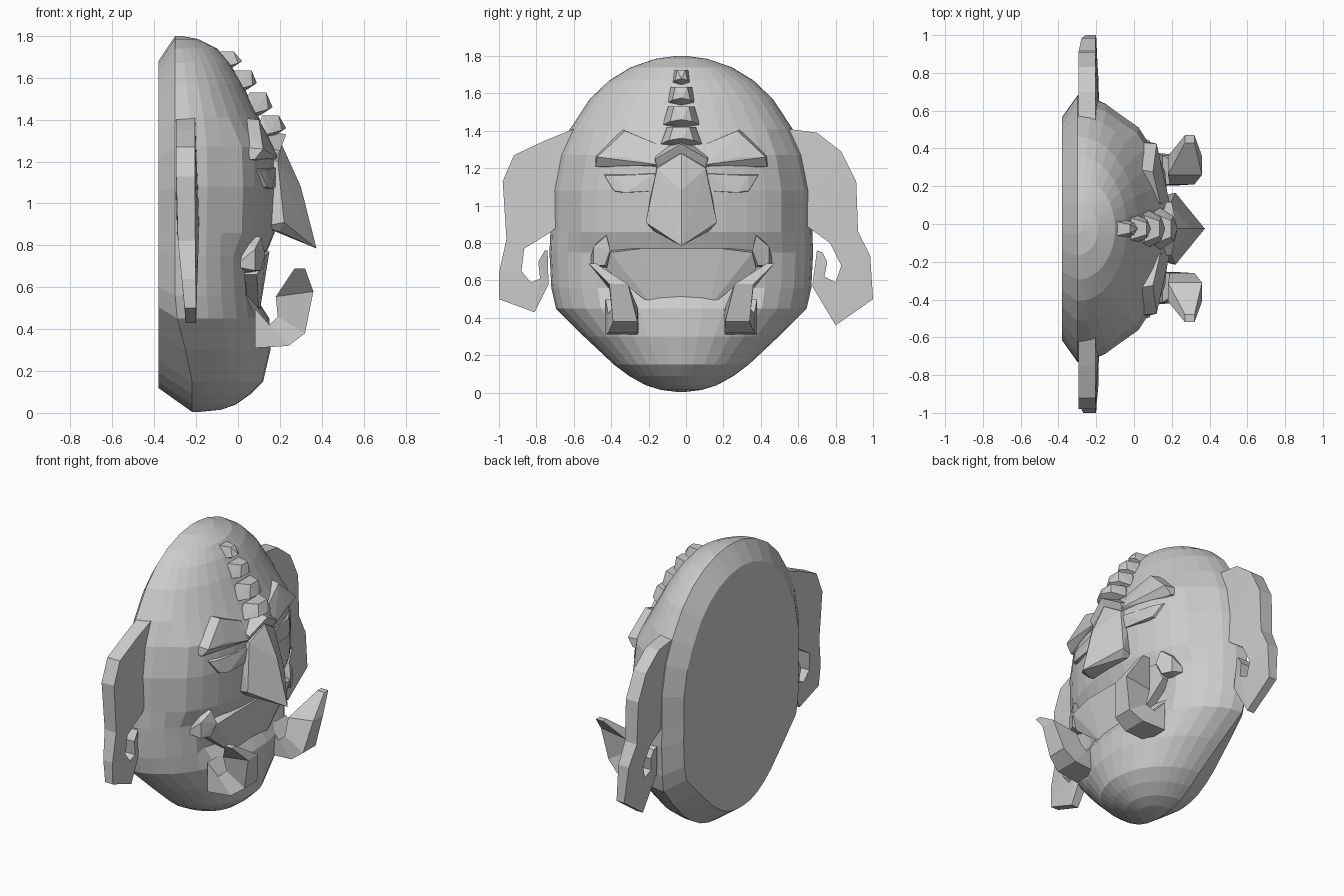
import bpy, bmesh, math

cube = bpy.data.objects.get("Cube")
if cube:
    bpy.data.objects.remove(cube)

grey = bpy.data.materials.new("warm grey stone")
grey.use_nodes = True
colour = (0.6, 0.6, 0.6, 1)
grey.diffuse_color = colour
grey.node_tree.nodes["Principled BSDF"].inputs["Base Color"].default_value = colour
CENTRE = -0.025  # the face's middle plane


def finish(name, bm):
    bmesh.ops.recalc_face_normals(bm, faces=bm.faces)
    mesh = bpy.data.meshes.new(name)
    bm.to_mesh(mesh)
    bm.free()
    mesh.materials.append(grey)
    obj = bpy.data.objects.new(name, mesh)
    bpy.context.collection.objects.link(obj)


def hull(name, points, side=1):
    """Faceted solid round a few points; y counts from the middle plane."""
    bm = bmesh.new()
    for x, y, z in points:
        bm.verts.new((x, CENTRE + side * y, z))
    bmesh.ops.convex_hull(bm, input=bm.verts)
    loose = [v for v in bm.verts if not v.link_faces]
    bmesh.ops.delete(bm, geom=loose, context='VERTS')
    finish(name, bm)


def both(points):
    return points + [(x, -y, z) for x, y, z in points if y]


def sweep(name, sections):
    """Closed four-sided bar through a list of four-point sections."""
    bm = bmesh.new()
    rings = [[bm.verts.new(p) for p in section] for section in sections]
    for a, b in zip(rings, rings[1:]):
        for i in range(4):
            j = (i + 1) % 4
            bm.faces.new((a[i], a[j], b[j], b[i]))
    bm.faces.new(rings[0])
    bm.faces.new(rings[-1])
    finish(name, bm)


# Head: stacked half rings (height, half width, rim x, front x)
RINGS = [
    (1.80, .03, -.30, -.27), (1.785, .14, -.30, -.19), (1.74, .27, -.30, -.10),
    (1.67, .385, -.30, -.04), (1.57, .49, -.30, .02), (1.41, .595, -.30, .10),
    (1.27, .66, -.30, .14), (1.08, .70, -.30, .15), (.86, .70, -.30, .14),
    (.75, .705, -.30, .13), (.56, .695, -.30, .14), (.45, .67, -.29, .15),
    (.30, .52, -.25, .155), (.15, .36, -.22, .12), (.09, .28, -.22, .06),
    (.04, .19, -.22, -.01), (.015, .11, -.22, -.08), (.005, .03, -.22, -.18)]
STEPS = 18
bm = bmesh.new()
rows = []
for z, w, rim, front in RINGS:
    row = []
    for i in range(STEPS + 1):
        a = math.pi * (i / STEPS - .5)
        y = w * math.sin(a)
        x = rim + (front - rim) * math.cos(a)
        if .8 < z < 1.3 and abs(y) < .56:      # raised cheeks and eye band
            x += .035
        if .46 < z < .74 and abs(y) < .40:     # sunken mouth
            x -= .06
        row.append(bm.verts.new((x, CENTRE + y, z)))
    row += [bm.verts.new((-.38, CENTRE + s * w * .84, .88 + (z - .88) * .87)) for s in (1, -1)]
    rows.append(row)
for upper, lower in zip(rows, rows[1:]):
    n = len(upper)
    for i in range(n):
        j = (i + 1) % n
        bm.faces.new((upper[i], upper[j], lower[j], lower[i]))
for row in (rows[0], rows[-1]):
    bm.faces.new(row[:STEPS + 1])
    bm.faces.new((row[0], row[STEPS], row[-2], row[-1]))
finish("head", bm)

# Nose with flared nostrils
hull("nose", both([
    (.21, .0, 1.28), (.19, .13, 1.20), (.10, .13, 1.24), (.20, .13, 1.06),
    (.30, .0, 1.08), (.375, .0, .785), (.22, .19, .91), (.12, .17, .89), (.20, .15, .865)]))

for side, label in ((1, "left"), (-1, "right")):
    # Arched fold over the nose
    hull(label + "_nose_fold", [
        (.23, 0, 1.33), (.20, 0, 1.27), (.05, 0, 1.27), (.05, 0, 1.36),
        (.20, .14, 1.25), (.17, .13, 1.19), (.05, .15, 1.19), (.05, .15, 1.30)], side)

    # Brow ledge, blending up into the forehead
    hull(label + "_brow", [
        (.19, .13, 1.22), (.11, .13, 1.18), (.02, .13, 1.18), (.14, .13, 1.33),
        (.15, .31, 1.26), (.10, .30, 1.40), (.0, .32, 1.41),
        (.12, .45, 1.26), (.08, .46, 1.21), (.0, .46, 1.21), (.0, .46, 1.27)], side)

    # Eye pouch
    hull(label + "_eye", [
        (.18, .14, 1.17), (.18, .14, 1.08), (.165, .30, 1.07), (.14, .36, 1.08),
        (.10, .41, 1.16), (.13, .36, 1.16), (.03, .43, 1.19), (.05, .14, 1.19),
        (.05, .14, 1.07), (.05, .36, 1.07)], side)

    # Mouth corner fold
    hull(label + "_mouth_corner", [
        (.11, .40, .84), (.13, .38, .76), (.11, .41, .68), (.08, .47, .68),
        (.08, .47, .78), (-.02, .40, .86), (-.02, .49, .70), (-.02, .38, .66)], side)

    # Curved tusk: (lower x, z), (upper x, z), offset from the middle, half width
    tusk = []
    for x1, z1, x2, z2, y, half in [
            (.08, .31, .08, .50, .32, .085), (.24, .32, .15, .42, .31, .08),
            (.32, .38, .19, .46, .30, .065), (.36, .58, .18, .555, .335, .05),
            (.32, .69, .27, .69, .475, .02)]:
        inner, outer = CENTRE + side * (y - half), CENTRE + side * (y + half)
        tusk.append([(x1, inner, z1), (x1, outer, z1), (x2, outer, z2), (x2, inner, z2)])
    sweep(label + "_tusk", tusk)

# Upper lip slab, leaning back towards the bottom
hull("upper_lip", both([
    (.15, .22, .77), (.13, .38, .75), (.09, .40, .66), (.10, .15, .46),
    (.0, .38, .77), (.0, .40, .66), (.0, .15, .46)]))

# Overlapping forehead folds: (front x, bottom, top x, top, half width)
for n, (x, z, xt, zt, w) in enumerate([
        (.23, 1.34, .195, 1.42, .11), (.165, 1.44, .135, 1.53, .10),
        (.09, 1.555, .065, 1.635, .08), (.02, 1.66, -.02, 1.725, .055)]):
    hull("forehead_fold_%d" % (n + 1), both([
        (x, 0, z + .02), (x - .02, w * .6, z + .01), (x - .09, w, z - .01),
        (xt, w * .4, zt), (xt - .08, w * .7, zt),
        (x - .06, 0, z - .02), (x - .15, w, z - .02)]))

# Ears: strips of (outer y, z), (inner y, z) that curl into a hooked lobe
EARS = {
    "left_ear": [
        (.55, 1.41, .45, 1.00), (.70, 1.39, .55, .95), (.83, 1.29, .60, .92),
        (.91, 1.13, .66, .88), (.92, .86, .77, .80), (.985, .73, .83, .68),
        (1.0, .50, .80, .59), (.80, .36, .74, .62), (.675, .57, .755, .70),
        (.70, .76, .73, .75)],
    "right_ear": [
        (-.60, 1.41, -.50, 1.00), (-.75, 1.35, -.60, .97), (-.92, 1.27, -.65, .93),
        (-.98, 1.13, -.72, .86), (-.96, .82, -.865, .77), (-1.0, .64, -.88, .65),
        (-1.0, .50, -.83, .59), (-.81, .43, -.78, .61), (-.735, .58, -.79, .70),
        (-.74, .76, -.755, .76)]}
for name, strip in EARS.items():
    sections = []
    for y1, z1, y2, z2 in strip:
        section = []
        for y, z, thin in ((y1, z1, .02), (y2, z2, 0)):
            t = min(1, max(0, (z - .45) / .45))
            front, rear = (-.20 + .015 * t - thin * t, y, z), (-.25 - .045 * t, y, z)
            section += [front, rear] if thin else [rear, front]
        sections.append(section)
    sweep(name, sections)
